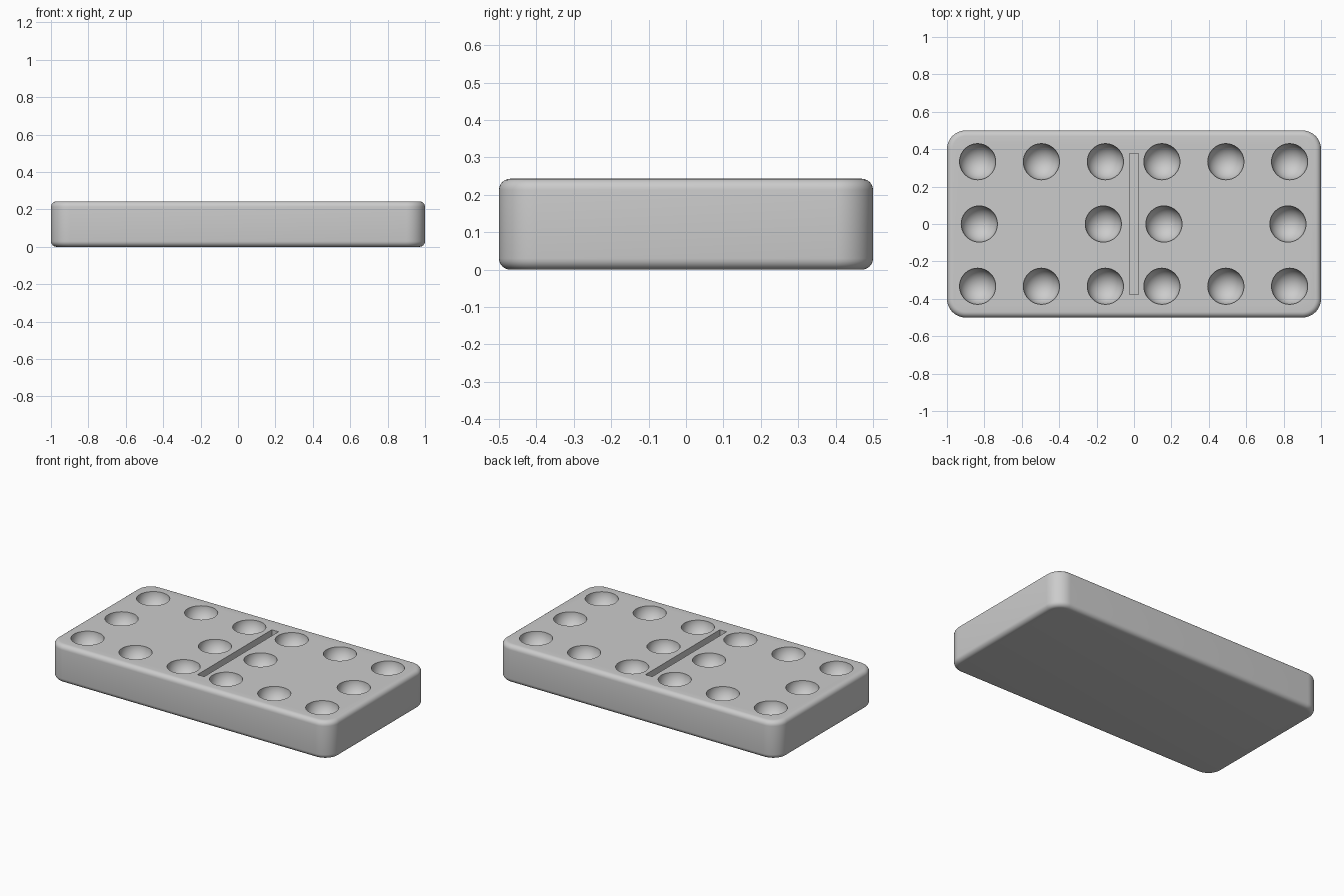
import bpy, bmesh
from mathutils import Matrix

LENGTH, WIDTH, HEIGHT = 2.0, 1.0, 0.243
CORNER, EDGE = 0.1, 0.03
PIP_RADIUS = 0.097
GROOVE = (0.048, 0.754, 0.05)

cube = bpy.data.objects.get("Cube")
if cube:
    bpy.data.objects.remove(cube, do_unlink=True)

grey = bpy.data.materials.new("light_grey")
grey.use_nodes = True
grey.diffuse_color = (0.6, 0.6, 0.6, 1)
grey.node_tree.nodes["Principled BSDF"].inputs["Base Color"].default_value = (0.6, 0.6, 0.6, 1)


def add_object(name, bm):
    mesh = bpy.data.meshes.new(name)
    bm.to_mesh(mesh)
    bm.free()
    mesh.materials.append(grey)
    obj = bpy.data.objects.new(name, mesh)
    bpy.context.collection.objects.link(obj)
    return obj


def add_box(bm, size, z):
    matrix = Matrix.Translation((0, 0, z)) @ Matrix.Diagonal((*size, 1))
    bmesh.ops.create_cube(bm, size=1, matrix=matrix)


# Tile: wide rounding on the upright corners, then small rounding on the rims
bm = bmesh.new()
add_box(bm, (LENGTH, WIDTH, HEIGHT), HEIGHT / 2)
upright = [e for e in bm.edges if abs(e.verts[0].co.z - e.verts[1].co.z) > 0.1]
bmesh.ops.bevel(bm, geom=upright, offset=CORNER, segments=12, profile=0.5, affect='EDGES')
rims = [e for e in bm.edges if abs(e.verts[0].co.z - e.verts[1].co.z) < 0.01]
bmesh.ops.bevel(bm, geom=rims, offset=EDGE, segments=6, profile=0.5, affect='EDGES')
bmesh.ops.recalc_face_normals(bm, faces=bm.faces)
tile = add_object("domino_tile", bm)

# Cutter: round pips in three rows and the dividing groove
bm = bmesh.new()
add_box(bm, (GROOVE[0], GROOVE[1], GROOVE[2] * 2), HEIGHT)
rows = {0.333: (0.151, 0.493, 0.834), 0.0: (0.162, 0.825), -0.333: (0.151, 0.493, 0.834)}
for y, columns in rows.items():
    for x in columns:
        for side in (-1, 1):
            bmesh.ops.create_uvsphere(bm, u_segments=40, v_segments=21, radius=PIP_RADIUS,
                                      matrix=Matrix.Translation((side * x - 0.002, y, HEIGHT)))
cutter = add_object("pip_cutter", bm)
cutter.hide_render = True

# Carve the face and remove the cutter
carve = tile.modifiers.new("carve", 'BOOLEAN')
carve.operation = 'DIFFERENCE'
carve.solver = 'EXACT'
carve.object = cutter
bpy.ops.object.select_all(action='DESELECT')
tile.select_set(True)
bpy.context.view_layer.objects.active = tile
bpy.ops.object.modifier_apply(modifier=carve.name)
bpy.data.objects.remove(cutter, do_unlink=True)

# Smooth rounding with sharp pip and groove rims
bpy.ops.object.shade_smooth_by_angle(angle=0.6)
